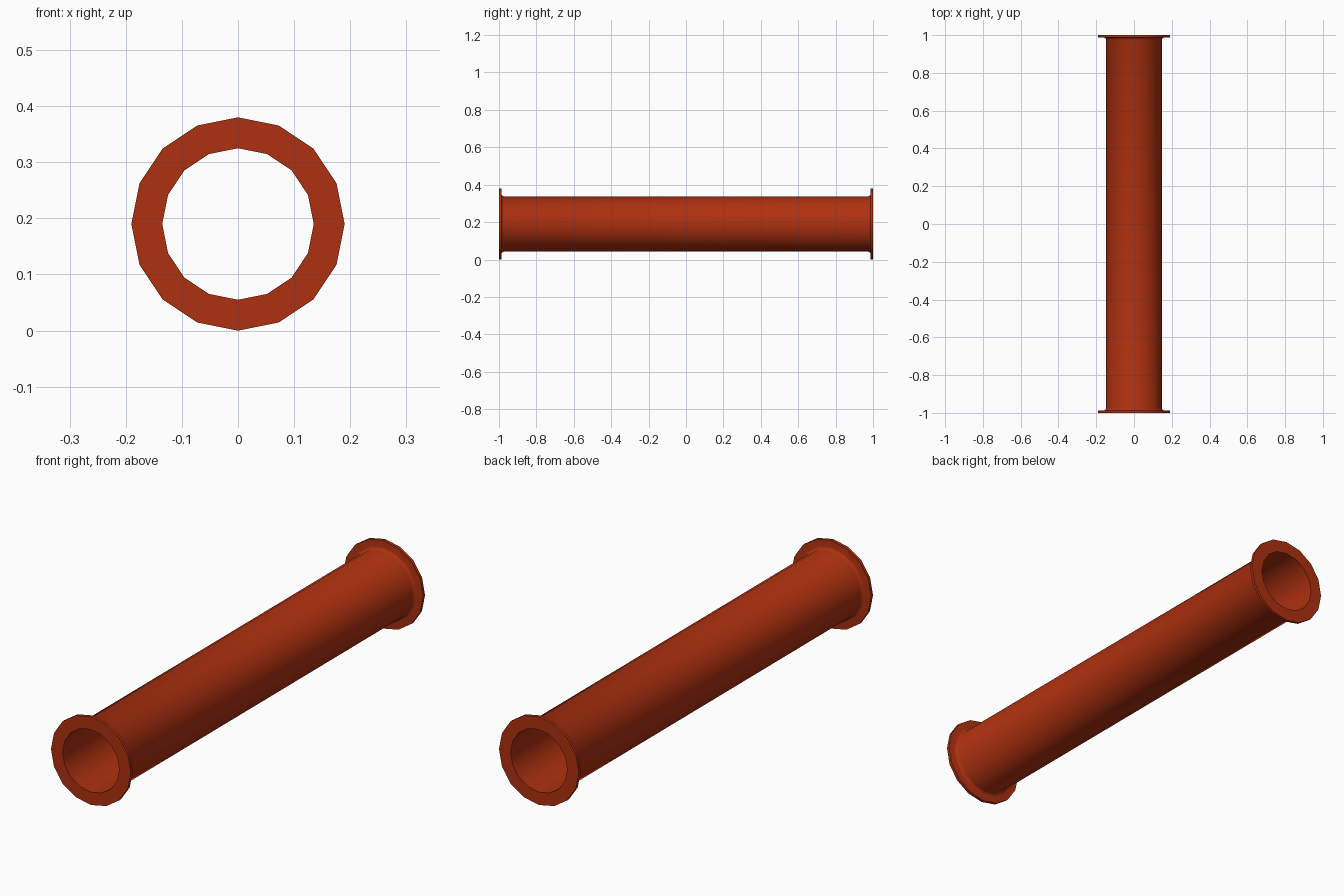
import bpy
import bmesh
from math import radians, tau
from mathutils import Vector

cube = bpy.data.objects.get("Cube")
if cube:
    bpy.data.objects.remove(cube, do_unlink=True)

SIDES = 16
CENTRE_Z = 0.19

# Single red-oxide paint
paint = bpy.data.materials.new("red_oxide_paint")
paint.use_nodes = True
colour = (0.42, 0.03, 0.005, 1)
paint.diffuse_color = colour
paint.node_tree.nodes["Principled BSDF"].inputs["Base Color"].default_value = colour

# Half profile as (radius, y): bore, flange face, rim, fillet and outer wall
half = [(0.135, 1.0), (0.19, 1.0), (0.19, 0.987),
        (0.16, 0.987), (0.152, 0.984), (0.148, 0.975)]
profile = half + [(r, -y) for r, y in reversed(half)]

# Spin the closed profile around the pipe's long axis
bm = bmesh.new()
verts = [bm.verts.new((0, y, r)) for r, y in profile]
edges = [bm.edges.new((a, b)) for a, b in zip(verts, verts[1:] + verts[:1])]
bmesh.ops.spin(bm, geom=verts + edges, cent=Vector(), axis=(0, 1, 0),
               angle=tau, steps=SIDES, use_merge=True)
bmesh.ops.remove_doubles(bm, verts=bm.verts, dist=0.0005)
bmesh.ops.recalc_face_normals(bm, faces=bm.faces)
mesh = bpy.data.meshes.new("flanged_pipe")
bm.to_mesh(mesh)
bm.free()

# Flanged pipe
pipe = bpy.data.objects.new("flanged_pipe", mesh)
pipe.location.z = CENTRE_Z
mesh.materials.append(paint)
bpy.context.collection.objects.link(pipe)
bpy.context.view_layer.objects.active = pipe
pipe.select_set(True)
bpy.ops.object.shade_smooth_by_angle(angle=radians(50))
